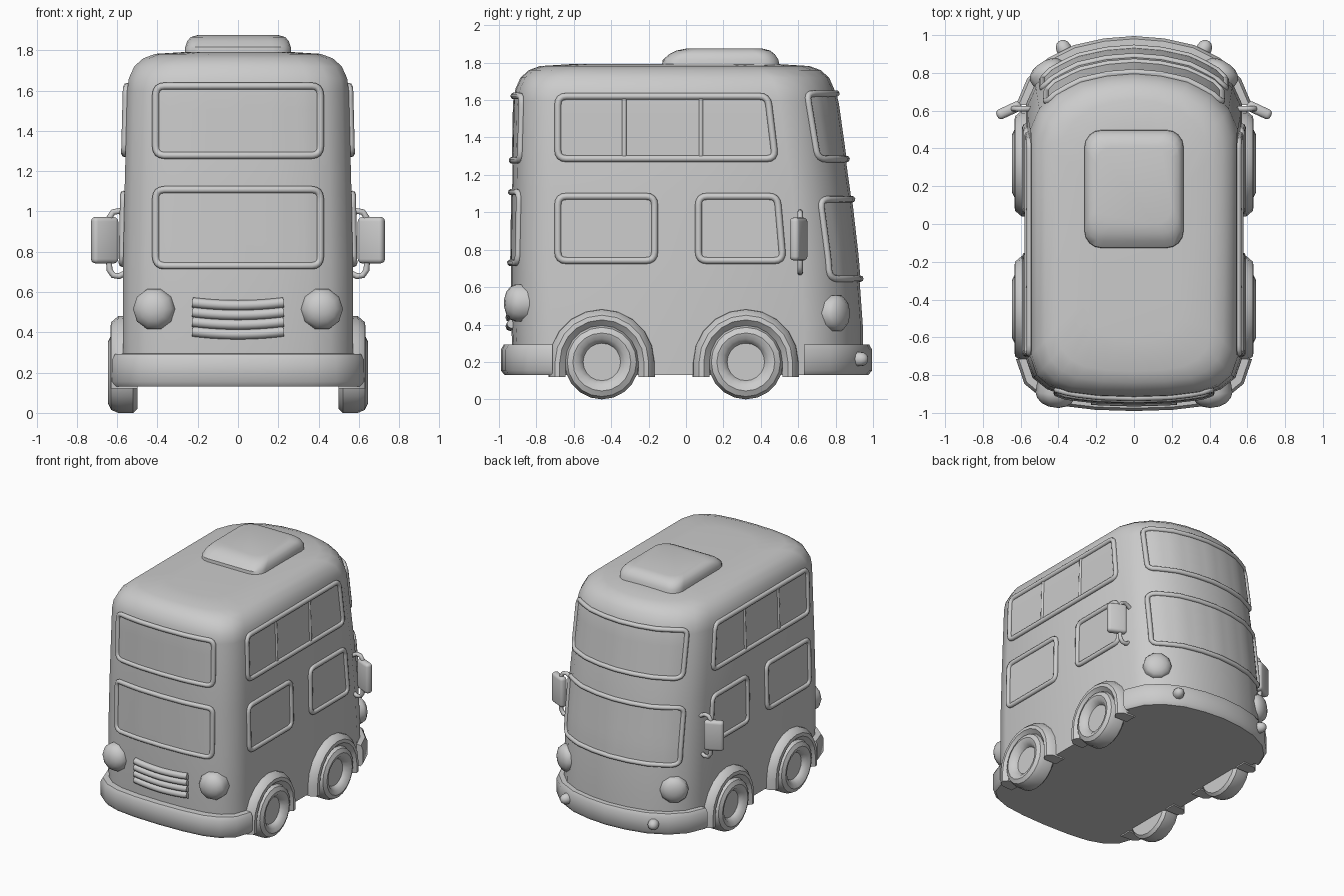
import bpy, bmesh
from math import sin, cos, pi, radians
from mathutils import Vector, Matrix
from mathutils.bvhtree import BVHTree

if "Cube" in bpy.data.objects:
    bpy.data.objects.remove(bpy.data.objects["Cube"])

GREY = (0.6, 0.6, 0.6, 1)
mat = bpy.data.materials.new("plain grey")
mat.use_nodes = True
mat.diffuse_color = GREY
mat.node_tree.nodes["Principled BSDF"].inputs["Base Color"].default_value = GREY


def finish(ob, angle=40):
    bpy.ops.object.select_all(action='DESELECT')
    ob.select_set(True)
    bpy.context.view_layer.objects.active = ob
    if ob.type == 'CURVE':
        bpy.ops.object.convert(target='MESH')
    bpy.ops.object.shade_smooth_by_angle(angle=radians(angle))
    return ob


def add_bmesh(name, bm):
    bmesh.ops.recalc_face_normals(bm, faces=bm.faces)
    me = bpy.data.meshes.new(name)
    bm.to_mesh(me)
    bm.free()
    me.materials.append(mat)
    ob = bpy.data.objects.new(name, me)
    bpy.context.collection.objects.link(ob)
    return finish(ob)


def loft(name, rings, closed=True, matrix=Matrix()):
    """Skin a series of rings; closed rings are capped at both ends."""
    bm = bmesh.new()
    rows = [[bm.verts.new(matrix @ Vector(p)) for p in r] for r in rings]
    n = len(rows[0])
    for a, b in zip(rows, rows[1:]):
        for i in range(n if closed else n - 1):
            j = (i + 1) % n
            bm.faces.new((a[i], a[j], b[j], b[i]))
    if closed:
        bm.faces.new(rows[0])
        bm.faces.new(rows[-1])
    return add_bmesh(name, bm)


def tube(name, pts, radius, cyclic=False):
    cu = bpy.data.curves.new(name, 'CURVE')
    cu.dimensions = '3D'
    cu.bevel_depth = radius
    cu.bevel_resolution = 2
    cu.use_fill_caps = True
    sp = cu.splines.new('POLY')
    sp.points.add(len(pts) - 1)
    for p, co in zip(sp.points, pts):
        p.co = (*co, 1)
    sp.use_cyclic_u = cyclic
    cu.materials.append(mat)
    ob = bpy.data.objects.new(name, cu)
    bpy.context.collection.objects.link(ob)
    return finish(ob, 60)


# Body: plan outline of each end as (x, setback), stacked with height
NOSE = [(0, 0), (.15, .012), (.3, .045), (.43, .11), (.52, .2), (.57, .31)]
TAIL = [(0, 0), (.2, .006), (.36, .025), (.46, .06), (.535, .12), (.57, .22)]


def end(shape, w, y, s):
    half = [(x * w / .57, y - s * d) for x, d in shape]
    return [(-x, v) for x, v in half[:0:-1]] + half


def outline(z, w, back, nose):
    plan = end(NOSE, w, nose, 1) + end(TAIL, w, back, -1)[::-1]
    return [(x, y, z) for x, y in plan]


levels = [(.13, .57, -.92, .945), (.4, .572, -.935, .945), (.75, .57, -.935, .92),
          (1.1, .563, -.93, .88), (1.6, .55, -.92, .81)]
levels += [(z, .55 - i, -.92 + i, .8 - i) for z, i in
           [(1.66, .008), (1.72, .035), (1.76, .08), (1.782, .14), (1.792, .3)]]
body = loft("body", [outline(*lv) for lv in levels])
tree = BVHTree.FromPolygons([v.co for v in body.data.vertices],
                            [p.vertices for p in body.data.polygons])


def on_body(axis, s, u, z, lift=0.0):
    """Point of the body wall seen along an axis, lifted outwards."""
    out = Vector((s, 0, 0) if axis == 'x' else (0, s, 0))
    start = Vector((2 * s, u, z) if axis == 'x' else (u, 2 * s, z))
    return tree.ray_cast(start, -out)[0] + out * lift


def window(name, axis, s, u0, u1, z0, z1, slant=0.0, bars=()):
    r, c = .018, .045
    corners = [Vector(p) for p in ((u0, z0), (u1, z0), (u1 - slant, z1), (u0, z1))]
    path = []
    for i, p in enumerate(corners):
        a = (corners[i - 1] - p).normalized()
        b = (corners[(i + 1) % 4] - p).normalized()
        for k in range(5):
            t = k / 4
            path.append(p + a * c * (1 - t) ** 2 + b * c * t * t)
        far = corners[(i + 1) % 4] - b * c
        near = p + b * c
        path += [near.lerp(far, k / 12) for k in range(1, 12)]
    tube(name + "_frame", [on_body(axis, s, u, z, .004) for u, z in path], r, True)
    # thin pane following the wall
    pane = []
    for j in range(7):
        v = j / 6
        right = u1 - slant * v
        pane.append([on_body(axis, s, u0 + (right - u0) * i / 20, z0 + (z1 - z0) * v, .005)
                     for i in range(21)])
    loft(name + "_pane", pane, closed=False)
    for u in bars:
        tube(name + "_bar", [on_body(axis, s, u, z, .002) for z in (z0, (z0 + z1) / 2, z1)], .013)


window("front_upper_window", 'y', -1, -.408, .408, 1.278, 1.622)
window("front_lower_window", 'y', -1, -.408, .408, .73, 1.108)
window("rear_upper_window", 'y', 1, -.465, .465, 1.285, 1.635)
window("rear_lower_window", 'y', 1, -.485, .485, .645, 1.07)

for s, side in ((1, "left"), (-1, "right")):
    window(side + "_upper_window", 'x', s, -.685, .477, 1.287, 1.62, .04, (-.33, .08))
    window(side + "_lower_window_a", 'x', s, -.685, -.168, .742, 1.085)
    window(side + "_lower_window_b", 'x', s, .067, .518, .742, 1.085, .03)

# Roof hatch
def rounded_rect(z, hx, y0, y1, r=.09):
    pts = []
    for k, (x, y) in enumerate(((hx - r, y1 - r), (r - hx, y1 - r), (r - hx, y0 + r), (hx - r, y0 + r))):
        for i in range(5):
            a = (k + i / 4) * pi / 2
            pts.append((x + r * cos(a), y + r * sin(a), z))
    return pts


loft("roof_hatch", [rounded_rect(*v) for v in
     [(1.77, .262, -.13, .5), (1.815, .262, -.125, .495), (1.845, .252, -.09, .475),
      (1.865, .235, -.05, .45), (1.875, .2, 0, .41)]])

# Bumpers wrap around each end of the body
SECTION = [(-.03, .13), (.035, .13), (.055, .155), (.055, .265), (.04, .292), (-.03, .295)]
for name, shape, y, s in (("front_bumper", TAIL, -.935, -1), ("rear_bumper", NOSE, .94, 1)):
    path = [Vector(p) for p in end(shape, .57, y, s)]
    rings = []
    for i, p in enumerate(path):
        t = path[min(i + 1, len(path) - 1)] - path[max(i - 1, 0)]
        n = Vector((-t.y, t.x)).normalized() * s
        if i in (0, len(path) - 1):
            n = Vector((1 if p.x > 0 else -1, 0))
        rings.append([(p.x + n.x * o, p.y + n.y * o, z) for o, z in SECTION])
    loft(name, rings)


# Lamps: shallow domes facing a given direction
def lamp(name, pos, direction, r, depth, sides=10):
    rings = [[(r * k * cos(a), r * k * sin(a), depth * h)
              for a in (2 * pi * i / sides for i in range(sides))]
             for k, h in ((1, -.5), (1, .2), (.88, .55), (.6, .85), (.25, 1))]
    turn = Vector(direction).to_track_quat('Z', 'Y').to_matrix().to_4x4()
    loft(name, rings, matrix=Matrix.Translation(pos) @ turn)


for s, side in ((1, "left"), (-1, "right")):
    lamp(side + "_front_headlight", on_body('y', -1, s * .415, .515), (s * .15, -1, 0), .105, .08)
    lamp(side + "_rear_headlight", on_body('y', 1, s * .46, .46), (s * .65, 1, 0), .1, .06)
    lamp(side + "_bumper_lamp", (s * .37, .925, .215), (s * .5, 1, 0), .04, .05)

# Grille slats
for i in range(4):
    xs = [-.225 + .45 * k / 10 for k in range(11)]
    tube("grille_slat", [on_body('y', -1, x, .548 - .048 * i - .014 * (1 - (x / .225) ** 2), .006)
                         for x in xs], .025)

# Wheels and arches
TYRE = [(.1, .5), (.18, .5), (.2, .52), (.2, .595), (.185, .63), (.155, .645),
        (.125, .635), (.105, .61), (.1, .6)]
ARCH = [(.195, .5), (.195, .605), (.225, .633), (.25, .63), (.28, .595), (.285, .5)]
for s, side in ((1, "left"), (-1, "right")):
    for y, place in ((-.45, "front"), (.32, "rear")):
        loft(f"{side}_{place}_wheel",
             [[(s * x, y + r * cos(a), .2 + r * sin(a)) for a in (2 * pi * i / 20 for i in range(20))]
              for r, x in TYRE])
        rings = [[(s * x, y + r * cos(a), .2 + r * sin(a)) for r, x in ARCH]
                 for a in (pi * i / 10 for i in range(11))]
        feet = [[(px, py, .12) for px, py, pz in rings[k]] for k in (0, -1)]
        loft(f"{side}_{place}_arch", [feet[0]] + rings + [feet[1]])

# Mirrors on looped brackets
for s, side in ((1, "left"), (-1, "right")):
    bm = bmesh.new()
    bmesh.ops.create_cube(bm, size=1)
    bmesh.ops.scale(bm, vec=(.14, .055, .23), verts=bm.verts)
    bmesh.ops.bevel(bm, geom=bm.edges[:], offset=.022, segments=3, profile=.5, affect='EDGES')
    place = Matrix.Translation((s * .662, .602, .857)) @ Matrix.Rotation(radians(-25 * s), 4, 'Z')
    bmesh.ops.transform(bm, matrix=place, verts=bm.verts)
    add_bmesh(side + "_mirror", bm)
    half = [(.55, .13), (.59, .15), (.62, .145), (.638, .12), (.64, .08)]
    path = [(x, h) for x, h in half] + [(x, -h) for x, h in half[::-1]]
    tube(side + "_mirror_bracket", [(s * x, .61, .84 + h * 1.08) for x, h in path], .015)
